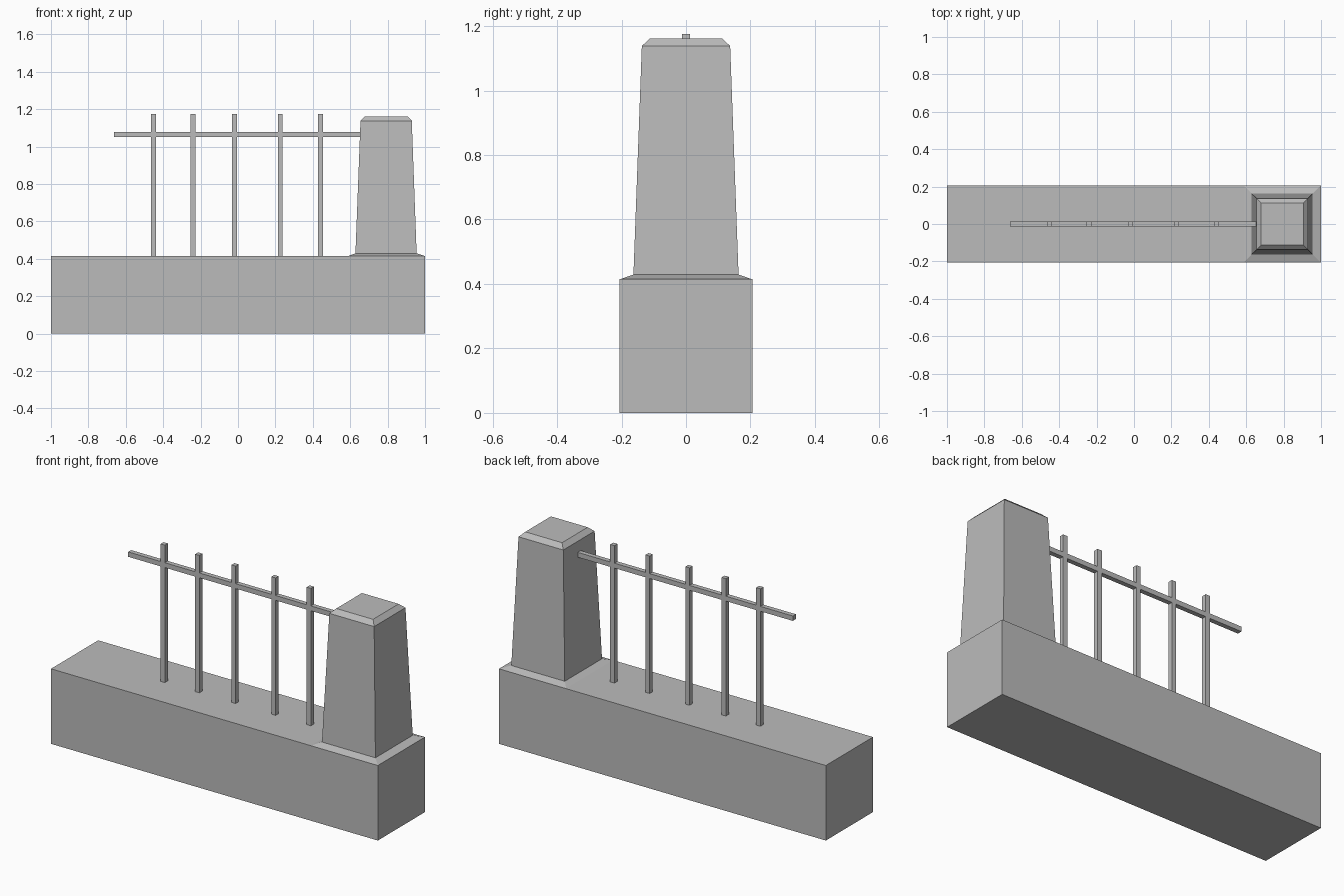
import bpy, bmesh

if "Cube" in bpy.data.objects:
    bpy.data.objects.remove(bpy.data.objects["Cube"], do_unlink=True)

stone = bpy.data.materials.new("grey_stone")
stone.use_nodes = True
GREY = (0.5, 0.5, 0.5, 1)
stone.diffuse_color = GREY
stone.node_tree.nodes["Principled BSDF"].inputs["Base Color"].default_value = GREY


def finish(name, bm):
    bmesh.ops.recalc_face_normals(bm, faces=bm.faces)
    mesh = bpy.data.meshes.new(name)
    bm.to_mesh(mesh)
    bm.free()
    mesh.materials.append(stone)
    bpy.context.collection.objects.link(bpy.data.objects.new(name, mesh))


def stack(name, levels):
    """Loft rectangles given as (z, x min, x max, half depth)."""
    bm = bmesh.new()
    rings = [[bm.verts.new(p) for p in
              ((a, -d, z), (b, -d, z), (b, d, z), (a, d, z))]
             for z, a, b, d in levels]
    for low, high in zip(rings, rings[1:]):
        for i in range(4):
            j = (i + 1) % 4
            bm.faces.new((low[i], low[j], high[j], high[i]))
    bm.faces.new(rings[0][::-1])
    bm.faces.new(rings[-1])
    finish(name, bm)


def box(name, x0, x1, half_depth, z0, z1):
    stack(name, [(z0, x0, x1, half_depth), (z1, x0, x1, half_depth)])


# Low wall
WALL_TOP = 0.415
box("base_wall", -1, 1, 0.206, 0, WALL_TOP)

# Tapered pillar with sloped foot and chamfered cap
stack("pillar", [
    (WALL_TOP - 0.01, 0.59, 0.998, 0.204),
    (WALL_TOP, 0.59, 0.998, 0.204),
    (0.429, 0.628, 0.955, 0.163),
    (1.138, 0.655, 0.929, 0.137),
    (1.162, 0.68, 0.905, 0.112),
])

# Fence rail and unevenly spaced uprights
HALF = 0.013
box("fence_rail", -0.663, 0.67, HALF, 1.051, 1.078)
for n, x in enumerate((-0.452, -0.24, -0.018, 0.226, 0.442), 1):
    box(f"fence_bar_{n}", x - HALF, x + HALF, HALF, WALL_TOP - 0.01, 1.175)
